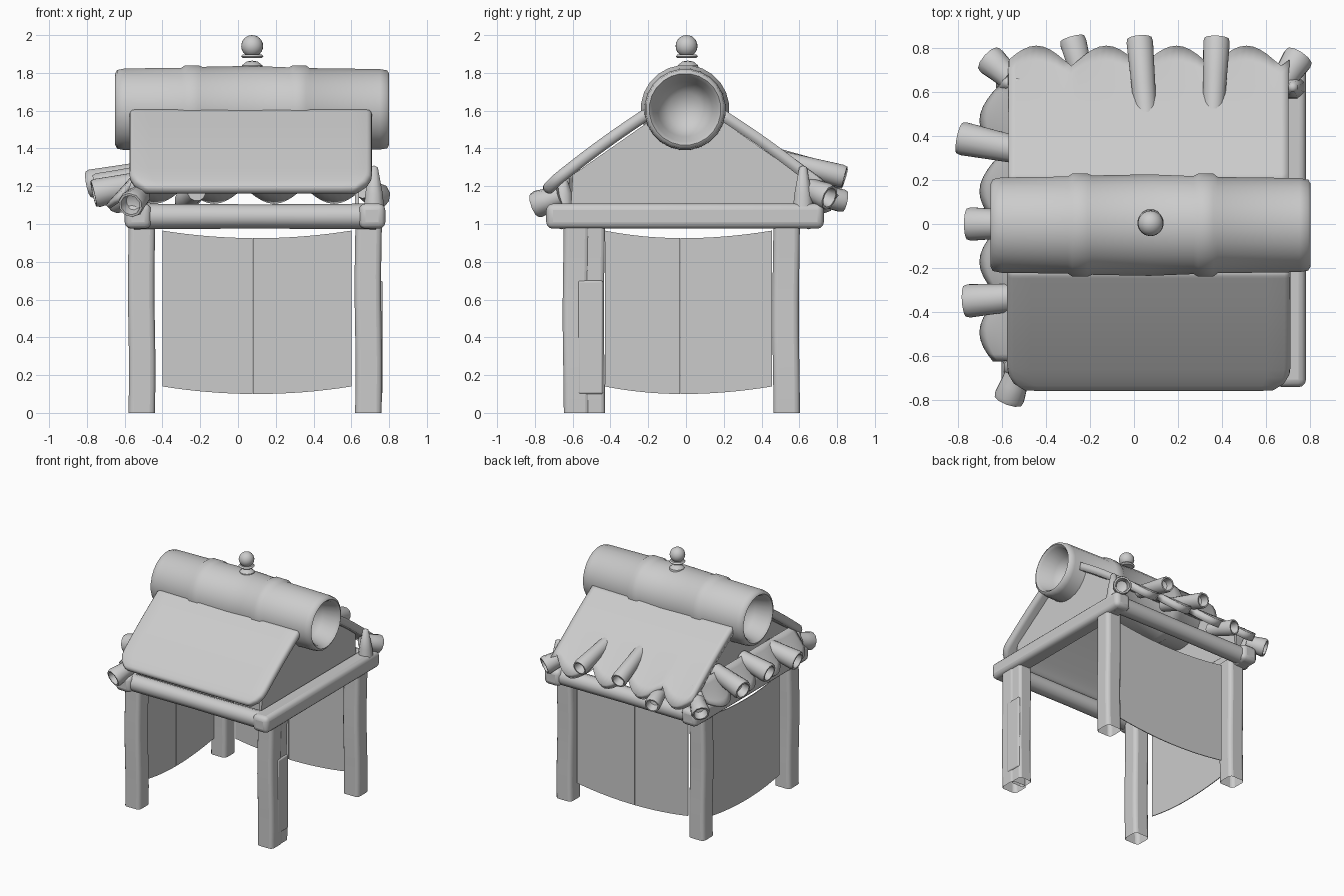
import bpy, bmesh, math
from mathutils import Vector

cube = bpy.data.objects.get("Cube")
if cube:
    bpy.data.objects.remove(cube, do_unlink=True)

grey = bpy.data.materials.new("plain_grey")
grey.use_nodes = True
grey.diffuse_color = (0.6, 0.6, 0.6, 1)
grey.node_tree.nodes["Principled BSDF"].inputs["Base Color"].default_value = (0.6, 0.6, 0.6, 1)


def finish(name, bm, smooth=40):
    bmesh.ops.recalc_face_normals(bm, faces=bm.faces)
    mesh = bpy.data.meshes.new(name)
    bm.to_mesh(mesh)
    bm.free()
    mesh.materials.append(grey)
    ob = bpy.data.objects.new(name, mesh)
    bpy.context.collection.objects.link(ob)
    if smooth:
        bpy.ops.object.select_all(action="DESELECT")
        ob.select_set(True)
        bpy.context.view_layer.objects.active = ob
        bpy.ops.object.shade_smooth_by_angle(angle=math.radians(smooth))
    return ob


def soften(ob, width):
    mod = ob.modifiers.new("soft_edges", "BEVEL")
    mod.width, mod.segments, mod.limit_method = width, 3, "ANGLE"


def lathe(name, start, end, profile, sides=16, smooth=40):
    """Spin (distance, radius) pairs around the line from start to end."""
    start, axis = Vector(start), (Vector(end) - Vector(start)).normalized()
    turn = axis.to_track_quat("Z", "Y")
    bm = bmesh.new()
    rings = []
    for d, r in profile:
        if r == 0:
            rings.append([bm.verts.new(start + axis * d)] * sides)
            continue
        angles = [math.tau * (i + 0.5) / sides for i in range(sides)]
        rings.append([bm.verts.new(start + turn @ Vector((r * math.cos(a), r * math.sin(a), d)))
                      for a in angles])
    for low, high in zip(rings, rings[1:]):
        for i in range(sides):
            j = (i + 1) % sides
            bm.faces.new(dict.fromkeys((low[i], low[j], high[j], high[i])))
    return finish(name, bm, smooth)


def roof_tube(name, start, end, r, sides=12):
    """Round tile with a hollow mouth at its end."""
    n = (Vector(end) - Vector(start)).length
    return lathe(name, start, end, [(0, 0), (0, r * 0.8), (n * 0.5, r * 0.9), (n - 0.02, r),
                                    (n, r * 0.92), (n, r * 0.75), (n - 0.06, r * 0.6),
                                    (n - 0.08, 0)], sides)


def box(name, low, high, bevel=0.02, wobble=0, open_ends=False):
    bm = bmesh.new()
    bmesh.ops.create_cube(bm, size=1)
    low, high = Vector(low), Vector(high)
    for v in bm.verts:
        v.co = [(a + b) / 2 + c * (b - a) for a, b, c in zip(low, high, v.co)]
    if open_ends:
        caps = [f for f in bm.faces if abs(f.normal.z) > 0.9]
        bmesh.ops.delete(bm, geom=caps, context="FACES_ONLY")
        upright = [e for e in bm.edges if abs(e.verts[0].co.z - e.verts[1].co.z) > 0.01]
        bmesh.ops.subdivide_edges(bm, edges=upright, cuts=6, use_grid_fill=True)
    for v in bm.verts:
        v.co.x += wobble * math.sin(v.co.z * 7)
        v.co.y += wobble * math.cos(v.co.z * 6)
    soften(finish(name, bm), bevel)


def sheet(name, point, nu, nv, thick, smooth=40):
    """Grid surface from point(u, v), given a thickness."""
    bm = bmesh.new()
    rows = [[bm.verts.new(point(i / nu, j / nv)) for i in range(nu + 1)] for j in range(nv + 1)]
    for a, b in zip(rows, rows[1:]):
        for i in range(nu):
            bm.faces.new((a[i], a[i + 1], b[i + 1], b[i]))
    ob = finish(name, bm, smooth)
    mod = ob.modifiers.new("thickness", "SOLIDIFY")
    mod.thickness, mod.offset = thick, 0
    return ob


def mix(a, b, t):
    return a + (b - a) * t


# Corner posts, the front left one with a spare post and a plank
for name, x, y in (("front_right", -0.51, -0.58), ("front_left", 0.69, -0.58),
                   ("back_right", -0.51, 0.53), ("back_left", 0.69, 0.53)):
    box(name + "_post", (x - 0.07, y - 0.07, 0), (x + 0.07, y + 0.07, 1.02), 0.028, 0.003, True)
box("spare_post", (0.64, -0.54, 0), (0.755, -0.432, 1.02), 0.02, 0.003, True)
box("post_plank", (0.7, -0.57, 0.1), (0.765, -0.44, 0.7), 0.01)

# Beam frame
for name, x in (("right", -0.53), ("left", 0.71)):
    box(name + "_beam", (x - 0.07, -0.74, 0.975), (x + 0.07, 0.73, 1.108), 0.035)
for name, y in (("front", -0.66), ("back", 0.65)):
    lathe(name + "_beam", (-0.55, y, 1.04), (1, y, 1.04),
          [(0, 0), (0, 0.068), (0.64, 0.064), (1.28, 0.068), (1.28, 0)], 10, 50)

# Curtains: two sagging panels on the back and on the right side
for half in (0, 1):
    def spread(u):
        return mix(0, 0.477, u) if half == 0 else mix(0.48, 1, u)

    def height(s, v):
        return mix(0.1, 0.925, v) + 0.04 * (2 * s - 1) ** 2

    def back(u, v):
        s = spread(u)
        return (mix(-0.4, 0.6, s), 0.545, height(s, v))

    def side(u, v):
        s = spread(u)
        return (-0.54, mix(-0.43, 0.455, s) - 0.025 * math.sin(math.pi * s), height(s, v))
    sheet("back_curtain", back, 8, 1, 0.006, 0)
    sheet("side_curtain", side, 8, 1, 0.006, 0)


# Front roof slope, rounded at its lower corners
def front_slope(u, v):
    inset = 0.08 * max(0, (v - 0.8) / 0.2) ** 3
    droop = 0.015 * max(0, (v - 0.85) / 0.15) ** 2
    x = mix(-0.575 + inset, 0.71 - inset, u)
    return (x, mix(-0.195, -0.745, v), mix(1.59, 1.185, v) + 0.012 * math.sin(math.pi * v) - droop)


soften(sheet("front_roof", front_slope, 12, 16, 0.064), 0.028)


# Back roof slope with a scalloped, flared eave
def back_slope(u, v):
    wave = abs(math.sin(math.pi * (u * 4 + 0.1)))
    lip = max(0, (v - 0.6) / 0.4) ** 2
    y = mix(0.18, 0.7, v) + 0.09 * lip * wave
    z = mix(1.585, 1.21, v) + 0.012 * math.sin(math.pi * v) - 0.09 * lip * (wave - 0.1)
    return (mix(-0.57, 0.7, u), y, z)


sheet("back_roof", back_slope, 40, 14, 0.058)


# Scalloped tile skirt on the right side
def skirt(u, v):
    wave = abs(math.sin(math.pi * (u * 4 + 0.1)))
    return (mix(-0.52, -0.6 - 0.09 * wave, v), mix(-0.62, 0.66, u),
            mix(1.28, 1.15 - 0.06 * wave, v))


sheet("side_skirt", skirt, 40, 5, 0.03)

# Gable walls, notched around the ridge roll
for name, x in (("right", -0.5), ("left", 0.64)):
    bm = bmesh.new()
    half_outline = [(0.61, 1.08), (0.6, 1.26), (0.2, 1.54), (0.12, 1.43)]
    corners = half_outline + [(-y, z) for y, z in reversed(half_outline)]
    bm.faces.new([bm.verts.new((x, y, z)) for y, z in corners])
    wall = finish(name + "_gable", bm, 0)
    wall.modifiers.new("thickness", "SOLIDIFY").thickness = 0.02

# Hollow ridge roll with rounded rims and a dish at each end
lathe("ridge_roll", (-0.65, -0.005, 1.607), (1, -0.005, 1.607),
      [(0.22, 0), (0.2, 0.09), (0.13, 0.145), (0.02, 0.172), (0, 0.19), (0.01, 0.21), (0.05, 0.218),
       (0.35, 0.222), (0.37, 0.235), (0.44, 0.235), (0.46, 0.227), (0.72, 0.232), (0.92, 0.224),
       (0.94, 0.235), (1.01, 0.235), (1.03, 0.22), (1.4, 0.215), (1.44, 0.208), (1.45, 0.19),
       (1.43, 0.172), (1.32, 0.145), (1.25, 0.09), (1.23, 0)], 24, 60)

# Finial: bump, disc and ball
lathe("finial_base", (0.075, 0.01, 1.81), (0.075, 0.01, 2),
      [(0, 0.06), (0.03, 0.055), (0.05, 0.03), (0.055, 0)], 16)
lathe("finial_disc", (0.075, 0.005, 1.878), (0.075, 0.005, 2),
      [(0, 0), (0, 0.05), (0.01, 0.06), (0.02, 0.05), (0.02, 0)], 20)
bm = bmesh.new()
bmesh.ops.create_uvsphere(bm, u_segments=20, v_segments=12, radius=0.058)
bmesh.ops.translate(bm, verts=bm.verts, vec=(0.075, 0.003, 1.942))
finish("finial_ball", bm, 60)

# Tile tubes growing out of the back slope
for x0, x1, y0, z0, z1 in ((0.36, 0.375, 0.5, 1.34, 1.25), (0.06, 0.025, 0.42, 1.37, 1.24),
                           (-0.22, -0.28, 0.62, 1.17, 1.12)):
    roof_tube("back_tile", (x0, y0, z0), (x1, 0.84, z1), 0.062)

# Tile tubes along the right side
for y0, y1, x1, z1 in ((0.33, 0.39, -0.79, 1.21), (0, 0, -0.755, 1.19), (-0.33, -0.35, -0.765, 1.16)):
    roof_tube("side_tile", (-0.5, y0, z1 + 0.06), (x1, y1, z1), 0.078)

# Corner tiles, each with a tapering lump outside the roof edge
for x0, y0, x1, y1, z1 in ((-0.56, 0.66, -0.66, 0.75, 1.12), (0.67, 0.64, 0.75, 0.76, 1.14),
                           (-0.52, -0.66, -0.57, -0.8, 1.1)):
    roof_tube("corner_tile", (x0, y0, z1 + 0.05), (x1, y1, z1), 0.072, 10)
for x, y, top in ((-0.57, 0.64, 1.24), (0.72, 0.62, 1.31), (-0.54, -0.65, 1.25)):
    lathe("corner_lump", (x, y, 1.06), (x, y, top),
          [(0, 0), (0, 0.06), (0.1, 0.05), (top - 1.07, 0.022), (top - 1.06, 0)], 8, 60)
